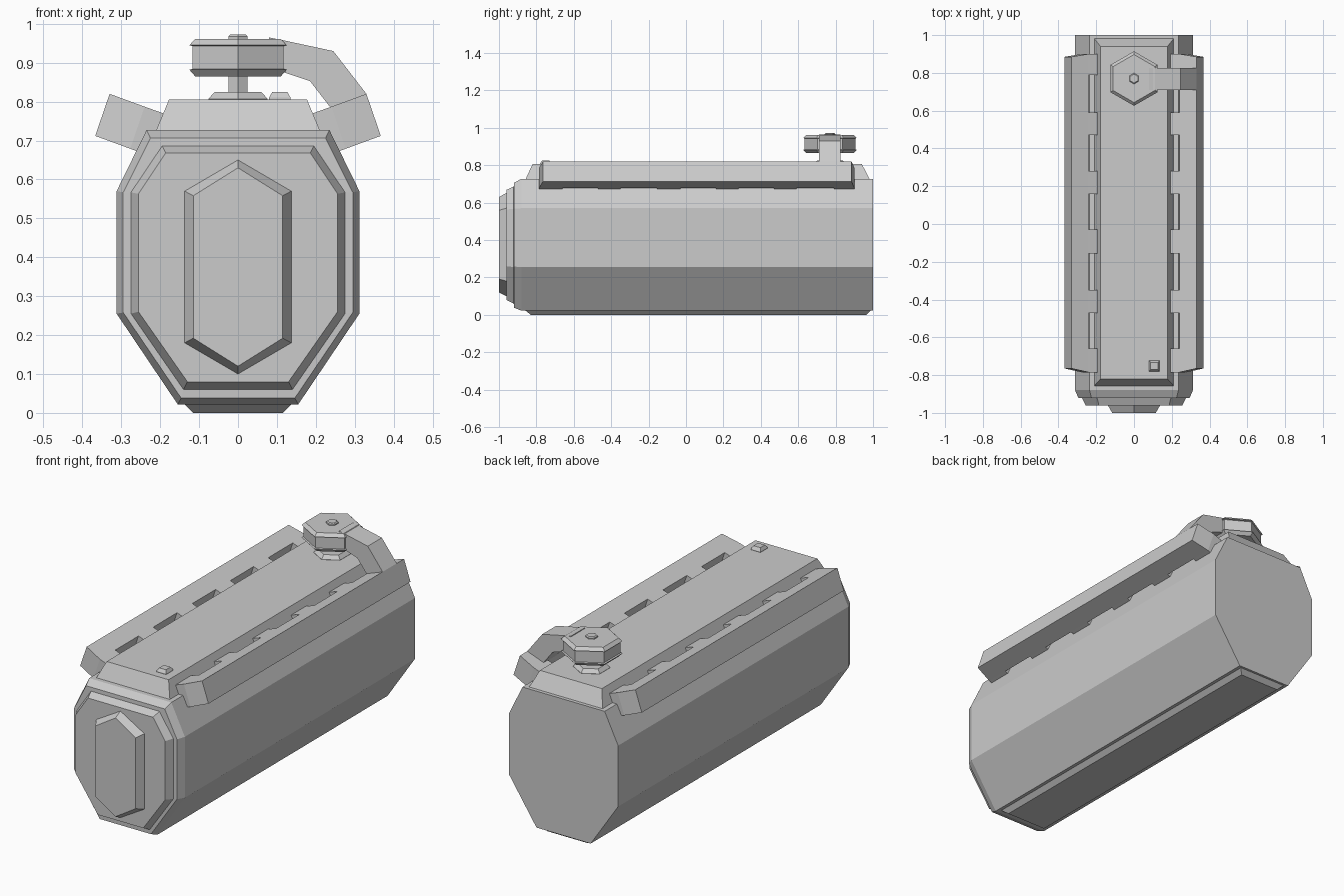
import bpy, bmesh
from math import cos, sin, pi

if "Cube" in bpy.data.objects:
    bpy.data.objects.remove(bpy.data.objects["Cube"])


def loft(name, rings):
    """Skin a list of equal-length point rings and cap both ends."""
    bm = bmesh.new()
    loops = [[bm.verts.new(p) for p in ring] for ring in rings]
    n = len(loops[0])
    for a, b in zip(loops, loops[1:]):
        for i in range(n):
            j = (i + 1) % n
            bm.faces.new((a[i], a[j], b[j], b[i]))
    bm.faces.new(loops[0])
    bm.faces.new(loops[-1])
    bmesh.ops.recalc_face_normals(bm, faces=bm.faces)
    mesh = bpy.data.meshes.new(name)
    bm.to_mesh(mesh)
    bm.free()
    obj = bpy.data.objects.new(name, mesh)
    bpy.context.collection.objects.link(obj)
    return obj


def mirrored(half, y):
    """Half profile of (x, z) points, mirrored in x and placed at depth y."""
    left = [(-x, z) for x, z in reversed(half) if x > 0]
    return [(x, y, z) for x, z in half + left]


def rect(x0, x1, y0, y1, z):
    return [(x0, y0, z), (x1, y0, z), (x1, y1, z), (x0, y1, z)]


def hexagon(half_width, z, cy=0.77):
    r = half_width / cos(pi / 6)
    return [(r * sin(k * pi / 3), cy + r * cos(k * pi / 3), z) for k in range(6)]


def extrude_y(name, profile, y0, y1):
    return loft(name, [[(x, y, z) for x, z in profile] for y in (y0, y1)])


def mirror_x(obj):
    obj.modifiers.new("Mirror", 'MIRROR')


# Eight-sided tank body with stepped front
outer = [(0.235, 0.727), (0.312, 0.57), (0.312, 0.255), (0.155, 0.022)]
ring2 = [(0.225, 0.706), (0.295, 0.567), (0.295, 0.258), (0.146, 0.038)]
ring3 = [(0.195, 0.686), (0.275, 0.567), (0.275, 0.255), (0.14, 0.06)]
ring4 = [(0.186, 0.668), (0.256, 0.563), (0.256, 0.26), (0.13, 0.08)]
loft("tank_body", [mirrored(outer, 1.0), mirrored(outer, -0.88),
                   mirrored(ring2, -0.92), mirrored(ring3, -0.921),
                   mirrored(ring4, -0.96)])

# Raised front panel
loft("front_panel", [
    mirrored([(0, 0.65), (0.137, 0.57), (0.137, 0.18), (0, 0.1)], -0.95),
    mirrored([(0, 0.65), (0.137, 0.57), (0.137, 0.18), (0, 0.1)], -0.962),
    mirrored([(0, 0.63), (0.115, 0.558), (0.115, 0.192), (0, 0.12)], -1.0)])

# Base plate and top deck
loft("base_plate", [rect(-0.14, 0.14, -0.86, 0.99, 0.024),
                    rect(-0.115, 0.115, -0.83, 0.965, 0.0)])
loft("top_deck", [rect(-0.213, 0.213, -0.86, 0.985, 0.72),
                  rect(-0.177, 0.177, -0.82, 0.94, 0.806)])

# Tilted side rails with slightly tapered ends
rail = [(0.33, 0.82), (0.367, 0.712), (0.277, 0.679), (0.24, 0.787)]
ends = [[(x, y, z) for (x, z), y in zip(rail, ys)]
        for ys in ((-0.765, -0.765, -0.785, -0.785), (0.885, 0.885, 0.9, 0.9))]
mirror_x(loft("side_rail", ends))

# Brackets joining each rail to the deck, leaving five slots
tooth = [(0.24, 0.787), (0.277, 0.679), (0.24, 0.665), (0.17, 0.762)]
for y0, y1 in [(-0.785, -0.66), (-0.47, -0.35), (-0.155, -0.03),
               (0.16, 0.28), (0.47, 0.59), (0.79, 0.9)]:
    mirror_x(extrude_y("rail_bracket", tooth, y0, y1))

# Valve: flange, stem, knob and cap
loft("valve_flange", [hexagon(0.076, 0.8), hexagon(0.076, 0.807), hexagon(0.06, 0.825)])
loft("valve_stem", [hexagon(0.024, 0.81), hexagon(0.024, 0.87)])
loft("valve_knob", [hexagon(w, z) for w, z in
                    [(0.11, 0.865), (0.125, 0.882), (0.117, 0.884),
                     (0.117, 0.943), (0.125, 0.945), (0.11, 0.961)]])
loft("valve_cap", [hexagon(0.025, 0.955), hexagon(0.025, 0.967), hexagon(0.02, 0.972)])

# Bent hose arm from the knob down to the right rail
arm_top = [(0.08, 0.965), (0.115, 0.958), (0.245, 0.93), (0.33, 0.82), (0.335, 0.80)]
arm_low = [(0.08, 0.885), (0.115, 0.876), (0.185, 0.853), (0.236, 0.787), (0.25, 0.77)]
loft("hose_arm", [[(a, 0.71, b), (a, 0.825, b), (c, 0.825, d), (c, 0.71, d)]
                  for (a, b), (c, d) in zip(arm_top, arm_low)])

# Small button on the deck
loft("deck_button", [rect(0.08, 0.135, -0.78, -0.722, 0.8),
                     rect(0.08, 0.135, -0.78, -0.722, 0.81),
                     rect(0.088, 0.127, -0.77, -0.732, 0.825)])
